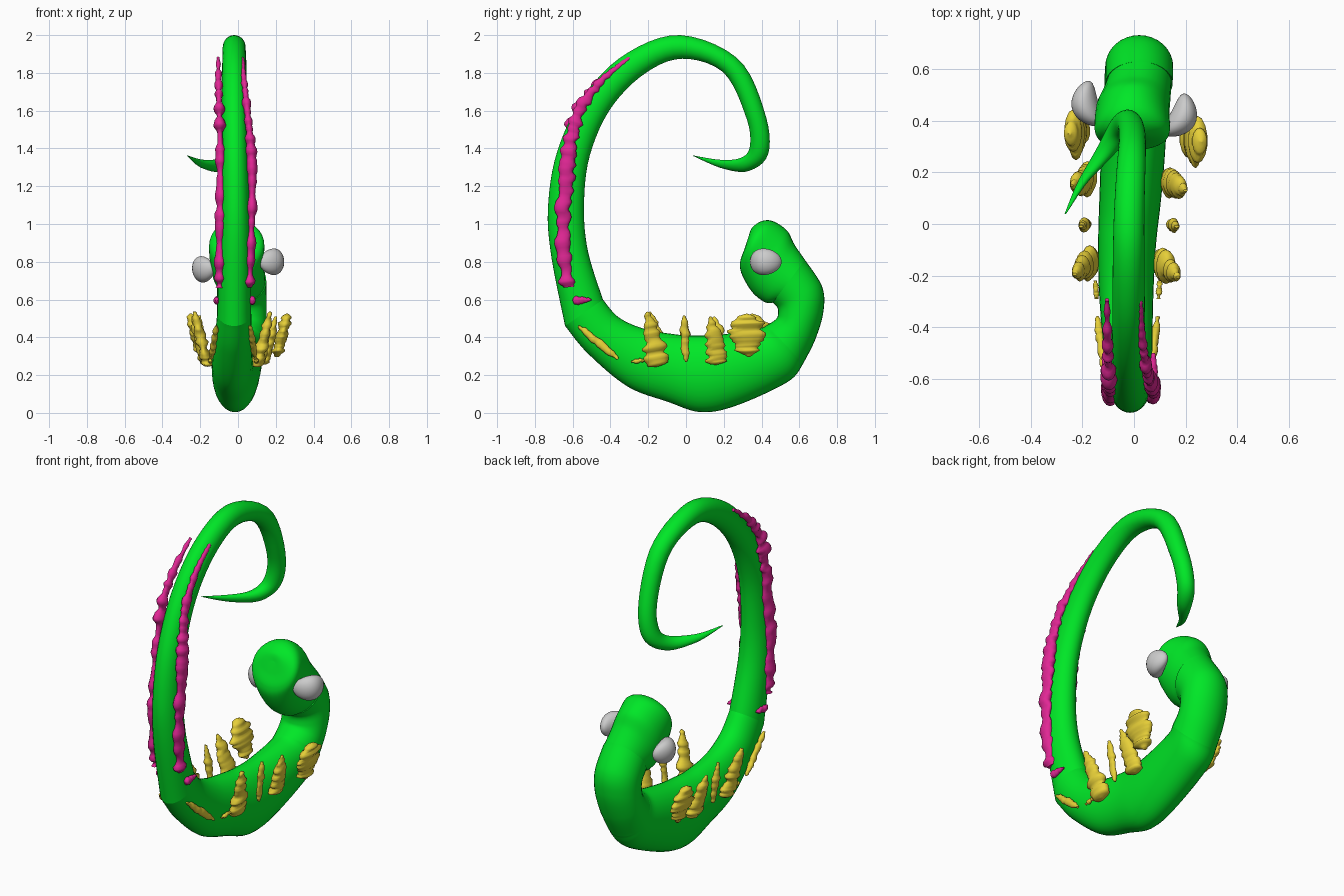
import bpy, bmesh, math
from mathutils import Vector, noise

if "Cube" in bpy.data.objects:
    bpy.data.objects.remove(bpy.data.objects["Cube"])


def material(name, color):
    m = bpy.data.materials.new(name)
    m.diffuse_color = color
    m.use_nodes = True
    m.node_tree.nodes["Principled BSDF"].inputs["Base Color"].default_value = m.diffuse_color
    return m


GREEN = material("green", (0.0, 0.8, 0.02, 1))
PINK = material("magenta", (0.75, 0.02, 0.3, 1))
YELLOW = material("yellow", (0.8, 0.63, 0.04, 1))


def at(rows, t):
    """Point at t (0..1) on a Catmull-Rom curve through rows."""
    u = t * (len(rows) - 1)
    i = min(int(u), len(rows) - 2)
    t = u - i
    four = (rows[max(i - 1, 0)], rows[i], rows[i + 1], rows[min(i + 2, len(rows) - 1)])
    return [0.5 * (2 * q + (r - p) * t + (2 * p - 5 * q + 4 * r - s) * t * t
                   + (3 * q - p - 3 * r + s) * t ** 3) for p, q, r, s in zip(*four)]


def ramp(values):
    rows = [(v,) for v in values]
    return lambda t: at(rows, t)[0]


def loft(name, edge, center, half, mat, rings=64, sides=32, rough=0.0, seed=0.0):
    """Skin oval rings between two edges; each is a function of t."""
    bm = bmesh.new()
    skin = []
    for j in range(rings + 1):
        t = j / rings
        oy, oz, iy, iz = edge(t)
        n1, n2 = (1 + rough * noise.noise(Vector((j * 0.43, seed, d))) for d in (0.3, 7.7))
        ring = []
        for k in range(sides):
            a = math.tau * k / sides
            c = math.cos(a) * (n1 if math.cos(a) > 0 else n2) / 2
            ring.append(bm.verts.new((center(t) + max(half(t), 0.001) * n1 * math.sin(a),
                                      (oy + iy) / 2 + (oy - iy) * c, (oz + iz) / 2 + (oz - iz) * c)))
        skin.append(ring)
    for p, q in zip(skin, skin[1:]):
        for k in range(sides):
            bm.faces.new((p[k], p[k - 1], q[k - 1], q[k])).smooth = True
    bm.faces.new(skin[0])
    bm.faces.new(skin[-1])
    bmesh.ops.recalc_face_normals(bm, faces=bm.faces)
    me = bpy.data.meshes.new(name)
    bm.to_mesh(me)
    bm.free()
    me.materials.append(mat)
    bpy.context.collection.objects.link(bpy.data.objects.new(name, me))


def body(name, rows, xs, halves):
    loft(name, lambda t: at(rows, t), ramp(xs), ramp(halves), GREEN)


def strip(name, path, xs, width, mat, rings, rough, seed):
    """Flattened ragged band along a side-view path."""
    def edge(t):
        p, a, b = (Vector(at(path, u)) for u in (t, max(t - .02, 0), min(t + .02, 1)))
        d = (b - a).normalized() * width(t)
        return p.x + d.y, p.y - d.x, p.x - d.y, p.y + d.x
    loft(name, edge, ramp(xs), lambda t: min(.03, .005 + .5 * width(t)), mat, rings, 14, rough, seed)


# Body rows: outer edge y,z then inner edge y,z in the side view
body("tail", [
    (-.64, .46, -.44, .60), (-.715, .84, -.52, .86), (-.73, 1.1, -.54, 1.1), (-.68, 1.39, -.51, 1.36),
    (-.54, 1.68, -.40, 1.61), (-.32, 1.90, -.22, 1.795), (-.03, 2, -.02, 1.875), (.28, 1.87, .20, 1.80),
    (.42, 1.58, .32, 1.56), (.435, 1.37, .338, 1.41), (.33, 1.28, .29, 1.35), (.19, 1.295, .18, 1.34),
    (.038, 1.36, .038, 1.363)],
    (-.02, -.015, -.02, -.02, -.01, -.09, -.267), (.09, .075, .065, .06, .05, .045, .003))

body("trunk", [
    (-.64, .46, -.44, .60), (-.52, .315, -.355, .505), (-.31, .14, -.22, .445), (-.10, .06, -.05, .415),
    (.08, .004, .05, .41), (.27, .04, .19, .415), (.54, .165, .38, .445), (.62, .26, .43, .465)],
    (-.02, -.03, -.01, .015), (.09, .108, .122, .13))

body("neck", [
    (.62, .26, .43, .465), (.685, .39, .475, .495), (.728, .54, .487, .52), (.72, .67, .485, .555),
    (.63, .81, .46, .585)], (.015, .02, .02), (.13, .132, .13))

body("head", [
    (.63, .81, .47, .585), (.575, .89, .42, .585), (.535, .965, .35, .64), (.46, 1.015, .295, .735),
    (.40, 1.015, .287, .80), (.35, .98, .31, .87), (.332, .935, .33, .93)],
    (.02, -.005, -.005, 0), (.125, .143, .132, .003))


# Bean-shaped grey eyes
def eye(name, loc, turn, tilt):
    bpy.ops.mesh.primitive_uv_sphere_add(segments=32, ring_count=20, radius=1)
    ob = bpy.context.object
    ob.name = name
    bend = math.copysign(.03, loc[0])
    for v in ob.data.vertices:
        v.co = Vector((v.co.x * .052 - bend * v.co.y ** 2, v.co.y * .09, v.co.z * .07))
    ob.location, ob.rotation_euler = loc, (0, tilt, turn)
    bpy.ops.object.shade_smooth()


eye("eye_right", (.19, .41, .80), -.48, 0)
eye("eye_left", (-.19, .46, .76), .25, -.15)

# Ragged bands and a small fleck on both flanks of the tail
band = [(-.295, 1.88), (-.46, 1.745), (-.575, 1.58), (-.62, 1.35), (-.655, 1.0), (-.625, .665)]
for side, xs, fleck_x, seed in (("right", (.02, .045, .075, .06), .075, 3.1),
                                ("left", (-.105, -.10, -.092, -.097), -.113, 9.4)):
    strip("tail_band_" + side, band, xs, lambda t: .037 * min(1, .22 + 1.8 * t), PINK, 90, .75, seed)
    strip("band_fleck_" + side, [(-.60, .595), (-.50, .60)], (fleck_x, fleck_x),
          lambda t: .003 + .018 * math.sin(math.pi * t ** .6), PINK, 16, .5, seed)

# Gill-like lobes: axis x, left shift, base y,z, tip y,z, base/tip distance, width, bulge place
lobes = {
    "lobe_front": (.005, .03, .33, .295, .32, .525, .20, .255, .085, 1.2),
    "lobe_second": (-.02, .02, .165, .255, .13, .51, .15, .22, .05, .55),
    "lobe_third": (-.02, 0, 0, .27, -.01, .515, .155, .185, .02, 1),
    "lobe_fourth": (-.03, .01, -.15, .245, -.205, .535, .13, .20, .055, .5),
    "lobe_rear_streak": (-.025, 0, -.57, .46, -.36, .285, .09, .117, .016, 1),
    "lobe_rear_fleck": (-.025, 0, -.29, .27, -.22, .28, .12, .125, .008, 1),
}
for n, (name, (cx, shift, y0, z0, y1, z1, d0, d1, w, p)) in enumerate(lobes.items()):
    for label, s in (("right", 1), ("left", -1)):
        dy = shift if s < 0 else 0
        strip(f"{name}_{label}", [(y0 + dy, z0), (y1 + dy, z1)], (cx + s * d0, cx + s * d1),
              lambda t: .004 + w * max(0, math.sin(math.pi * t ** p)) ** .8, YELLOW, 28, .6, n * 2.3 + s)
